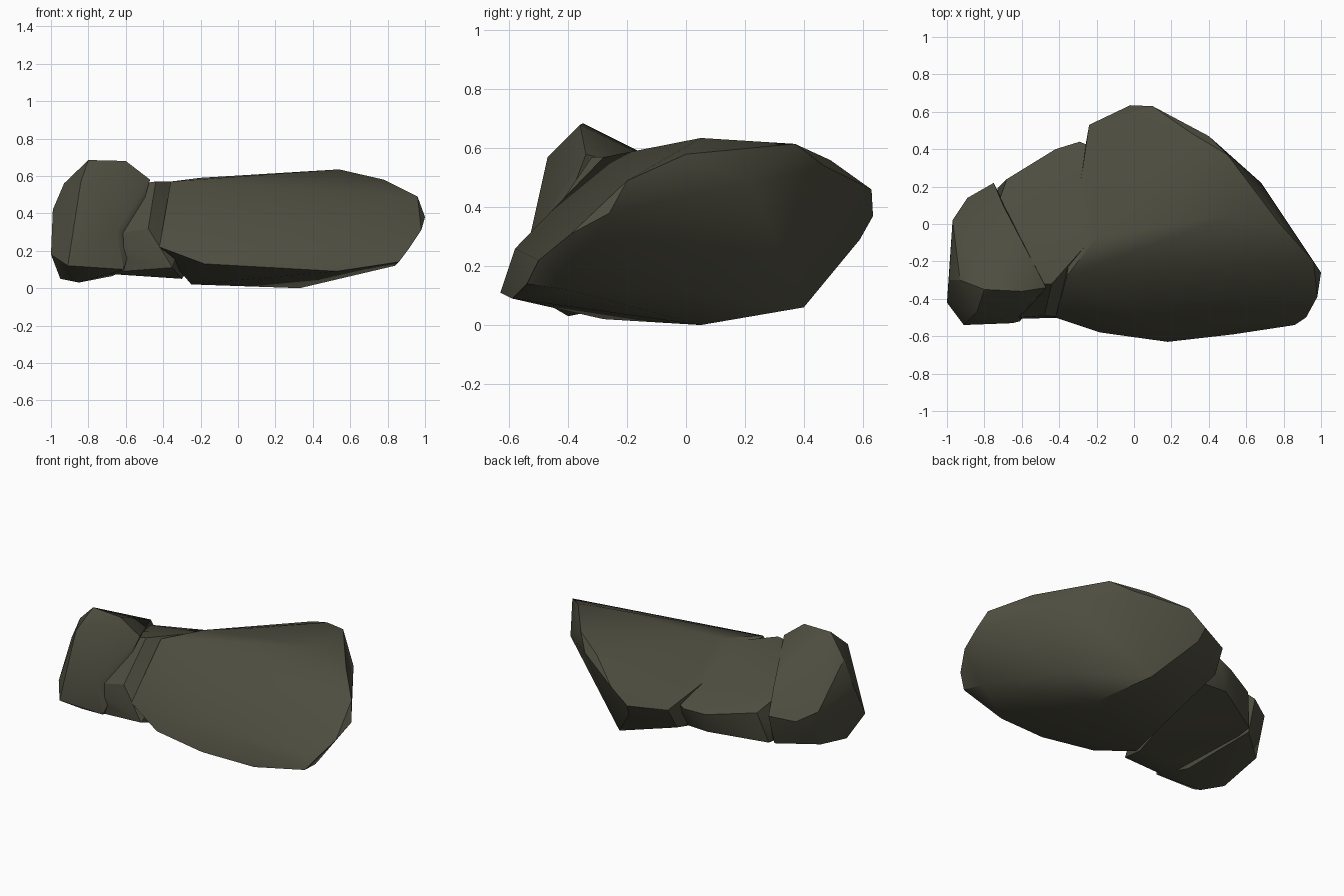
import bpy
import bmesh
import math

cube = bpy.data.objects.get("Cube")
if cube:
    bpy.data.objects.remove(cube, do_unlink=True)

stone = bpy.data.materials.new("dark_olive_stone")
stone.use_nodes = True
stone_colour = (0.075, 0.073, 0.05, 1)
stone.diffuse_color = stone_colour
shader = stone.node_tree.nodes["Principled BSDF"]
shader.inputs["Base Color"].default_value = stone_colour
shader.inputs["Roughness"].default_value = 0.9


def boulder(name, corners):
    """Wrap a faceted convex stone around a handful of corner points."""
    bm = bmesh.new()
    for corner in corners:
        bm.verts.new(corner)
    hull = bmesh.ops.convex_hull(bm, input=bm.verts[:])
    loose = set(hull["geom_interior"]) | set(hull["geom_unused"])
    bmesh.ops.delete(bm, geom=[g for g in loose if isinstance(g, bmesh.types.BMVert)],
                     context="VERTS")
    bmesh.ops.recalc_face_normals(bm, faces=bm.faces[:])
    mesh = bpy.data.meshes.new(name)
    bm.to_mesh(mesh)
    bm.free()
    mesh.materials.append(stone)
    obj = bpy.data.objects.new(name, mesh)
    bpy.context.collection.objects.link(obj)
    return obj


def fuse(base, other):
    """Union another stone into the base and remove the leftover."""
    bpy.context.view_layer.objects.active = base
    mod = base.modifiers.new("fuse", "BOOLEAN")
    mod.operation = "UNION"
    mod.solver = "EXACT"
    mod.object = other
    bpy.ops.object.modifier_apply(modifier=mod.name)
    bpy.data.objects.remove(other, do_unlink=True)


# Main mass: high ridge and back rim, long front slope, undercut right flank
rock = boulder("rock", [
    (-.36, -.28, .57), (-.2, -.07, .59), (.08, .13, .605), (.54, .05, .635),
    (.5, .37, .615), (.3, .49, .56), (.4, .47, .54), (.78, 0, .58),
    (.96, -.2, .49), (.68, .22, .48), (1, -.26, .38), (.98, -.39, .31),
    (.92, -.5, .22), (.1, .63, .46), (-.02, .635, .37), (0, .59, .29),
    (-.24, .53, .36), (-.25, .45, .22), (.86, -.54, .14), (.53, -.59, .09),
    (.18, -.63, .11), (.2, -.58, .26), (-.18, -.58, .13), (-.42, -.5, .22),
    (.4, -.34, .42), (.33, .05, 0), (.2, .4, .06), (.55, .05, .11),
    (-.25, -.28, .02), (.84, -.4, .12),
])

# Low saddle bridging the main mass and the knob
saddle = boulder("saddle", [
    (-.44, -.32, .57), (-.21, -.06, .57), (-.6, -.04, .45), (-.42, .4, .33),
    (-.68, .24, .35), (-.29, .44, .35), (-.41, .36, .2), (-.73, .19, .15),
    (-.15, .38, .39), (-.2, .35, .2), (-.73, .1, .42), (-.8, -.33, .52),
    (-.3, -.3, .05), (-.75, -.48, .08), (-.75, -.51, .27), (-.48, -.49, .32),
    (-.35, -.5, .11),
])

# Upright knob at the narrow end, sloping down towards the back
knob = boulder("knob", [
    (-.8, -.35, .685), (-.6, -.36, .68), (-.47, -.34, .58), (-.7, .1, .46),
    (-.93, -.3, .56), (-.84, -.47, .57), (-.99, -.3, .42), (-.97, .02, .35),
    (-.89, .14, .31), (-.75, .22, .34), (-.75, .16, .14), (-.96, -.02, .12),
    (-1, -.42, .18), (-.91, -.54, .12), (-.65, -.53, .3), (-.61, -.52, .1),
    (-.85, -.4, .03), (-.95, -.3, .05), (-.67, -.3, .065),
])

fuse(rock, saddle)
fuse(rock, knob)

# Soft facets with the sharp creases kept
bpy.ops.object.select_all(action="DESELECT")
rock.select_set(True)
bpy.context.view_layer.objects.active = rock
bpy.ops.object.shade_smooth_by_angle(angle=math.radians(30))
